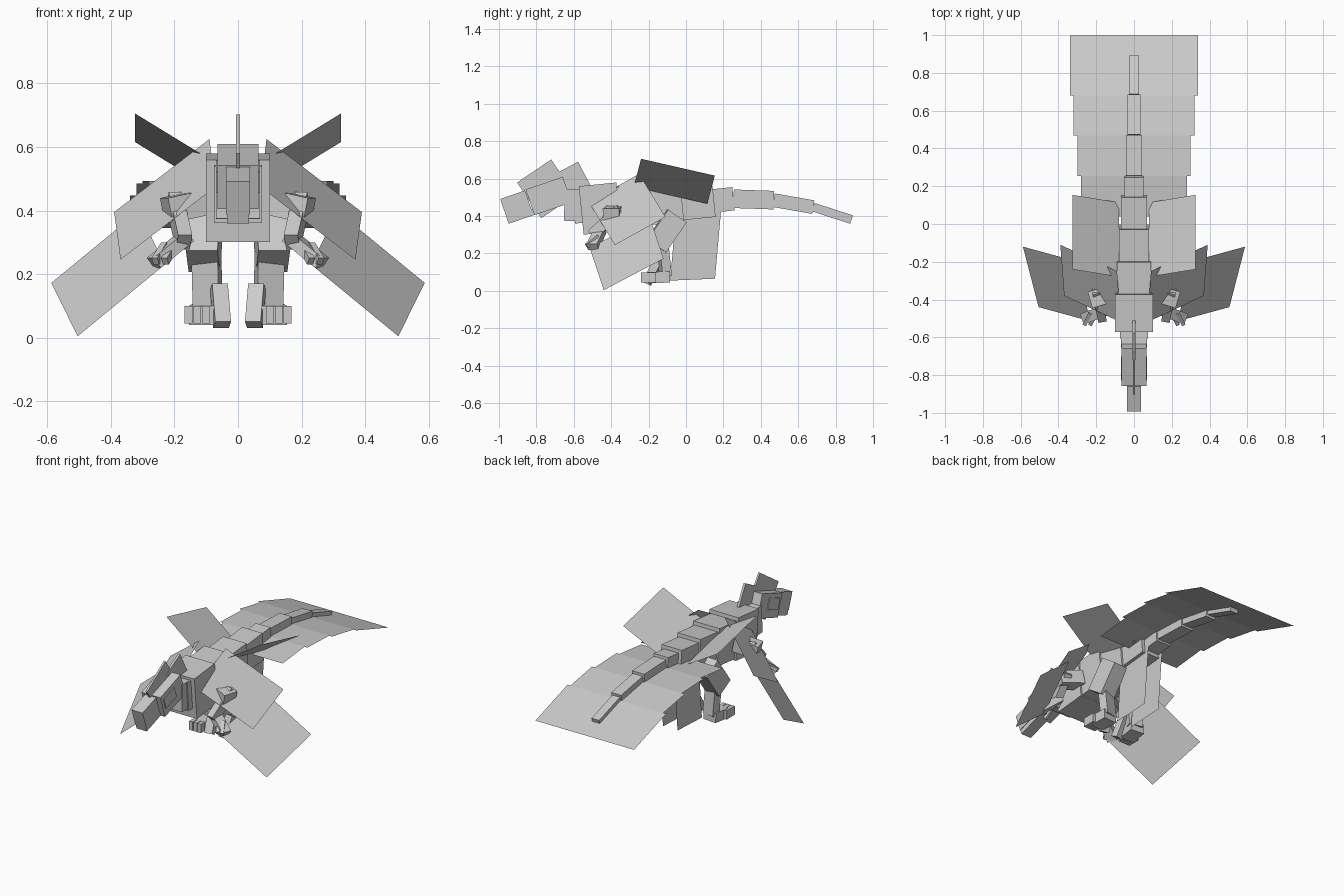
import bpy
import bmesh
from math import radians, cos, sin
from mathutils import Vector, Matrix

default_cube = bpy.data.objects.get("Cube")
if default_cube:
    bpy.data.objects.remove(default_cube, do_unlink=True)

grey = bpy.data.materials.new("plain_grey")
grey.use_nodes = True
grey.diffuse_color = (.6, .6, .6, 1)
shader = grey.node_tree.nodes["Principled BSDF"]
shader.inputs["Base Color"].default_value = grey.diffuse_color


def finish(name, bm, mirrored):
    """Turn a bmesh into an object, flipped across the middle if mirrored."""
    if mirrored:
        for vert in bm.verts:
            vert.co.x = -vert.co.x
        bmesh.ops.reverse_faces(bm, faces=bm.faces)
    mesh = bpy.data.meshes.new(name)
    bm.to_mesh(mesh)
    bm.free()
    mesh.materials.append(grey)
    part = bpy.data.objects.new(name, mesh)
    bpy.context.collection.objects.link(part)


def beam(name, start, end, width, height, mirrored=False):
    """Box running from start to end, kept level across its width."""
    start, end = Vector(start), Vector(end)
    along = end - start
    across = along.cross(Vector((0, 0, 1))).normalized()
    upward = across.cross(along).normalized()
    turn = Matrix((across, along.normalized(), upward)).transposed().to_4x4()
    size = Matrix.Diagonal((width, along.length, height, 1))
    place = Matrix.Translation((start + end) / 2)
    bm = bmesh.new()
    bmesh.ops.create_cube(bm, size=1, matrix=place @ turn @ size)
    finish(name, bm, mirrored)


def sheet(name, corner, span, chord, mirrored=False):
    """Thin feather sheet laid out by two edges from one corner."""
    corner, span, chord = Vector(corner), Vector(span), Vector(chord)
    bm = bmesh.new()
    outline = (corner, corner + span, corner + span + chord, corner + chord)
    bm.faces.new([bm.verts.new(point) for point in outline])
    finish(name, bm, mirrored)


def head_part(name, forward, lift, length, width, height, tilt=0):
    """Box placed along the drooping line of the head, centred on the middle."""
    droop = radians(19)
    centre = Vector((0,
                     skull_back.y - forward * cos(droop) + -lift * sin(droop),
                     skull_back.z - forward * sin(droop) + lift * cos(droop)))
    angle = droop + radians(tilt)
    half = Vector((0, cos(angle), sin(angle))) * length / 2
    beam(name, centre + half, centre - half, width, height)


# Head, with two thin crests standing on it
skull_back = Vector((0, -.64, .54))
head_part("skull", forward=.1, lift=0, length=.21, width=.13, height=.145)
head_part("cheeks", forward=.13, lift=.01, length=.11, width=.14, height=.07)
head_part("snout", forward=.28, lift=.014, length=.14, width=.076, height=.11)
head_part("jaw", forward=.22, lift=-.056, length=.26, width=.07, height=.03)
head_part("front_crest", forward=.1, lift=.04,
          length=.22, width=.012, height=.23, tilt=15)
head_part("rear_crest", forward=-.04, lift=.04,
          length=.16, width=.014, height=.14, tilt=9)

# Neck
beam("neck", start=(0, -.65, .46), end=(0, -.5, .455), width=.14, height=.17)
beam("neck_base", start=(0, -.6, .45), end=(0, -.46, .46), width=.15, height=.18)

# Torso, slimming towards the hips
for step, name in enumerate(("chest", "shoulders", "torso", "hips")):
    front = Vector((0, -.56 + .17 * step, .43 + .01 * step))
    beam(name, start=front, end=front + Vector((0, .2, .02)),
         width=.2 - .02 * step, height=.26 - .03 * step)

# Tail bending downwards, each segment carrying a wider feather sheet
joint = Vector((0, .04, .47))
for step, name in enumerate(("tail_base", "tail_front", "tail_middle", "tail_tip")):
    pitch = radians(6 - 8 * step)
    reach = Vector((0, cos(pitch), sin(pitch))) * .215
    beam(name, start=joint, end=joint + reach,
         width=.1 - .016 * step, height=.125 - .026 * step)
    half = Vector((.28 + .02 * step, 0, 0))
    chord = reach * (1.55 if name == "tail_tip" else 1)
    sheet(name + "_feathers", corner=joint - half, span=half * 2, chord=chord)
    joint = joint + reach

for label, mirrored in (("left", False), ("right", True)):
    # Wings
    sheet(label + "_back_feathers", corner=(.08, -.28, .556),
          span=(.245, .04, .15), chord=(0, .394, -.09), mirrored=mirrored)
    sheet(label + "_inner_wing", corner=(.09, -.25, .625),
          span=(.3, .14, -.23), chord=(-.02, -.27, -.15), mirrored=mirrored)
    sheet(label + "_outer_wing", corner=(.588, -.12, .172),
          span=(-.275, -.075, .226), chord=(-.083, -.32, -.168), mirrored=mirrored)

    # Arms
    beam(label + "_upper_arm", start=(.09, -.36, .43), end=(.225, -.4, .4),
         width=.09, height=.08, mirrored=mirrored)
    beam(label + "_forearm", start=(.2, -.35, .435), end=(.17, -.5, .3),
         width=.045, height=.06, mirrored=mirrored)
    beam(label + "_hand", start=(.16, -.46, .32), end=(.265, -.5, .235),
         width=.06, height=.04, mirrored=mirrored)
    for finger, name in enumerate(("_inner_finger", "_outer_finger")):
        knuckle = Vector((.2 + .03 * finger, -.47, .29))
        beam(label + name, start=knuckle, end=knuckle + Vector((.03, -.06, -.05)),
             width=.02, height=.025, mirrored=mirrored)

    # Legs
    beam(label + "_thigh", start=(.1, -.05, .4), end=(.11, -.16, .24),
         width=.1, height=.12, mirrored=mirrored)
    beam(label + "_shin", start=(.1, -.13, .27), end=(.095, -.11, .08),
         width=.085, height=.05, mirrored=mirrored)
    beam(label + "_foot", start=(.1, -.09, .075), end=(.11, -.2, .07),
         width=.09, height=.06, mirrored=mirrored)
    for toe, name in enumerate(("_inner_toe", "_middle_toe", "_outer_toe")):
        base = Vector((.1 + .028 * toe, -.16, .072))
        beam(label + name, start=base, end=base + Vector((0, -.08, 0)),
             width=.024, height=.055, mirrored=mirrored)
    beam(label + "_raised_claw", start=(.06, -.15, .16), end=(.05, -.21, .04),
         width=.05, height=.045, mirrored=mirrored)
    sheet(label + "_leg_feathers", corner=(.05, -.05, .45),
          span=(0, .24, .01), chord=(0, -.035, -.395), mirrored=mirrored)
